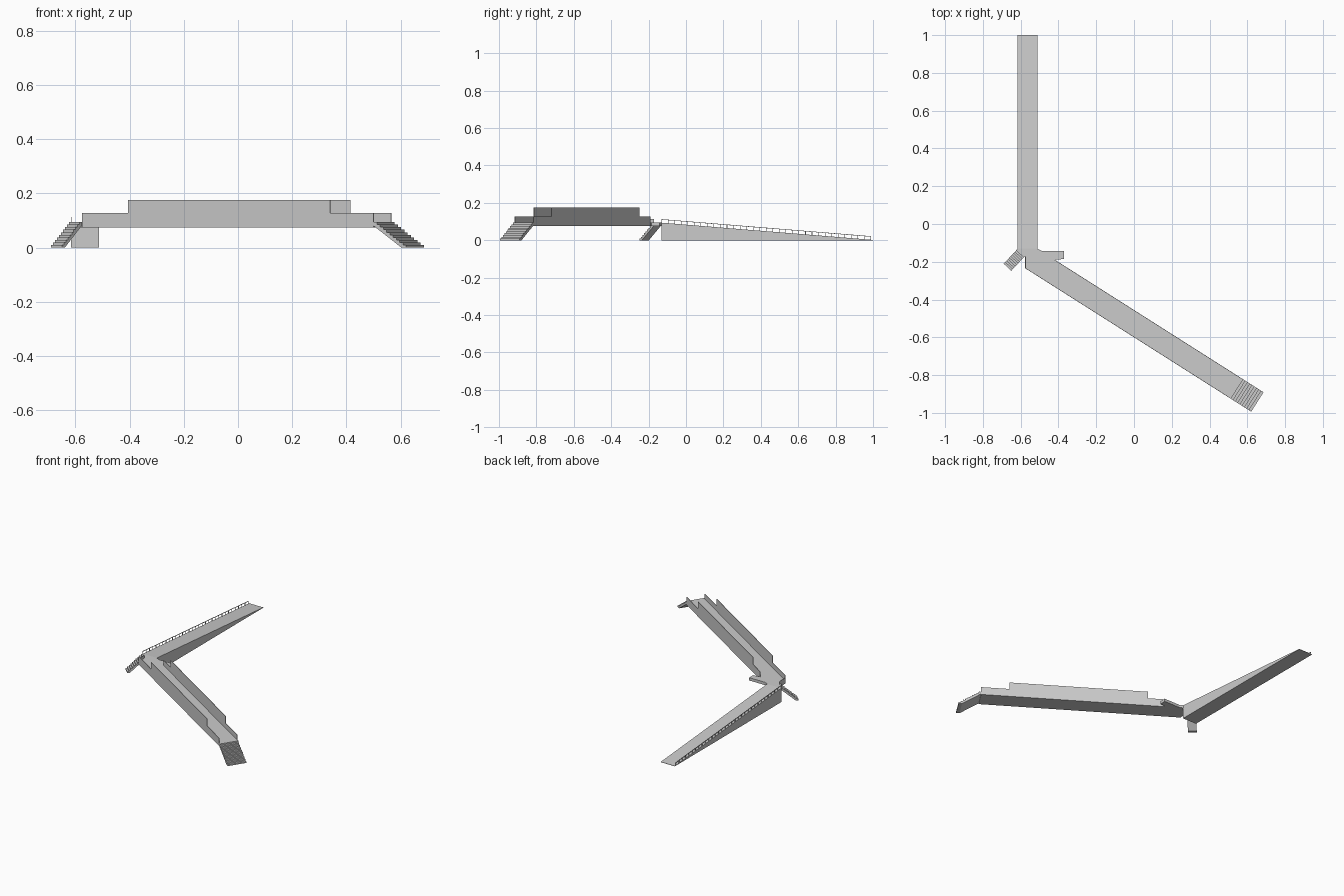
import bpy, bmesh, math
from mathutils import Vector

if "Cube" in bpy.data.objects:
    bpy.data.objects.remove(bpy.data.objects["Cube"])

ORIGIN = Vector((-0.575, -0.235, 0))
ANGLE = math.radians(-32.4)
WIDTH, LENGTH = 0.122, 1.274
FLOOR, UNDER = 0.094, 0.075


def prism(name, base, vec, loc=(0, 0, 0), rot=0):
    """Extrude a closed outline along vec."""
    bm = bmesh.new()
    face = bm.faces.new([bm.verts.new(p) for p in base])
    ext = bmesh.ops.extrude_face_region(bm, geom=[face], use_keep_orig=True)
    bmesh.ops.translate(bm, vec=Vector(vec),
                        verts=[e for e in ext['geom'] if isinstance(e, bmesh.types.BMVert)])
    bmesh.ops.recalc_face_normals(bm, faces=bm.faces)
    me = bpy.data.meshes.new(name)
    bm.to_mesh(me)
    bm.free()
    ob = bpy.data.objects.new(name, me)
    bpy.context.collection.objects.link(ob)
    ob.location = loc
    ob.rotation_euler[2] = rot
    return ob


def stairs(name, loc, rot, run, top, width, steps):
    """Stepped slab going down along local +x, with a sloping underside."""
    dx, dz = run / steps, top / steps
    pts = [(0, 0, top)]
    for i in range(steps):
        pts += [((i + 1) * dx, 0, top - i * dz), ((i + 1) * dx, 0, top - (i + 1) * dz)]
    pts += [(run - dx * 1.5, 0, 0), (0, 0, top - dz * 1.5)]
    return prism(name, pts, (0, width, 0), loc, rot)


def on_bridge(u, v):
    c, s = math.cos(ANGLE), math.sin(ANGLE)
    return (ORIGIN.x + u * c - v * s, ORIGIN.y + u * s + v * c)


# Deck with the landing and side stub in one outline
outline = [(-0.575, -0.235), on_bridge(LENGTH, 0), on_bridge(LENGTH, WIDTH), (-0.42, -0.19),
           (-0.37, -0.185), (-0.37, -0.142), (-0.49, -0.142), (-0.512, -0.13),
           (-0.617, -0.13), (-0.575, -0.172)]
prism("bridge_deck", [(x, y, UNDER) for x, y in outline], (0, 0, FLOOR - UNDER))

# Stepped side walls
for name, v, start, a, b in (("front_wall", 0, 0, 0.201, 1.084),
                             ("back_wall", WIDTH - 0.003, 0.107, 0.219, 1.096)):
    pts = [(start, UNDER), (LENGTH, UNDER), (LENGTH, 0.128), (b, 0.128), (b, 0.175),
           (a, 0.175), (a, 0.128), (start, 0.128)]
    prism(name, [(u, v, z) for u, z in pts], (0, 0.003, 0), ORIGIN, ANGLE)

# Short wall closing the landing
prism("landing_wall", [(-0.576, -0.235, UNDER), (-0.576, -0.172, UNDER),
                       (-0.576, -0.172, 0.113), (-0.576, -0.235, 0.113)], (0.003, 0, 0))

# Stairs
sx, sy = on_bridge(LENGTH, 0)
stairs("main_stairs", (sx, sy, 0), ANGLE, 0.142, FLOOR, WIDTH, 10)
stairs("side_stairs", (-0.617, -0.132, 0), math.radians(-133), 0.107, FLOOR, 0.055, 10)

# Solid ramp
Y0, Y1 = -0.132, 1.0
prism("ramp", [(-0.617, Y0, 0), (-0.617, Y1, 0), (-0.617, Y1, 0.002), (-0.617, Y0, FLOOR)],
      (0.105, 0, 0))


def ramp_z(y):
    return FLOOR + (0.002 - FLOOR) * (y - Y0) / (Y1 - Y0)


# Ramp railing: top rail and posts
E = 0.99
prism("ramp_rail", [(-0.617, Y0, FLOOR + 0.016), (-0.617, E, ramp_z(E) + 0.016),
                    (-0.617, E, ramp_z(E) + 0.019), (-0.617, Y0, FLOOR + 0.019)], (0.003, 0, 0))
N = 33
for i in range(N):
    y = Y0 + (E - Y0 - 0.003) * i / (N - 1)
    z = ramp_z(y)
    prism("ramp_post", [(-0.617, y, z - 0.001), (-0.617, y + 0.003, z - 0.001),
                        (-0.617, y + 0.003, z + 0.017), (-0.617, y, z + 0.017)], (0.003, 0, 0))
